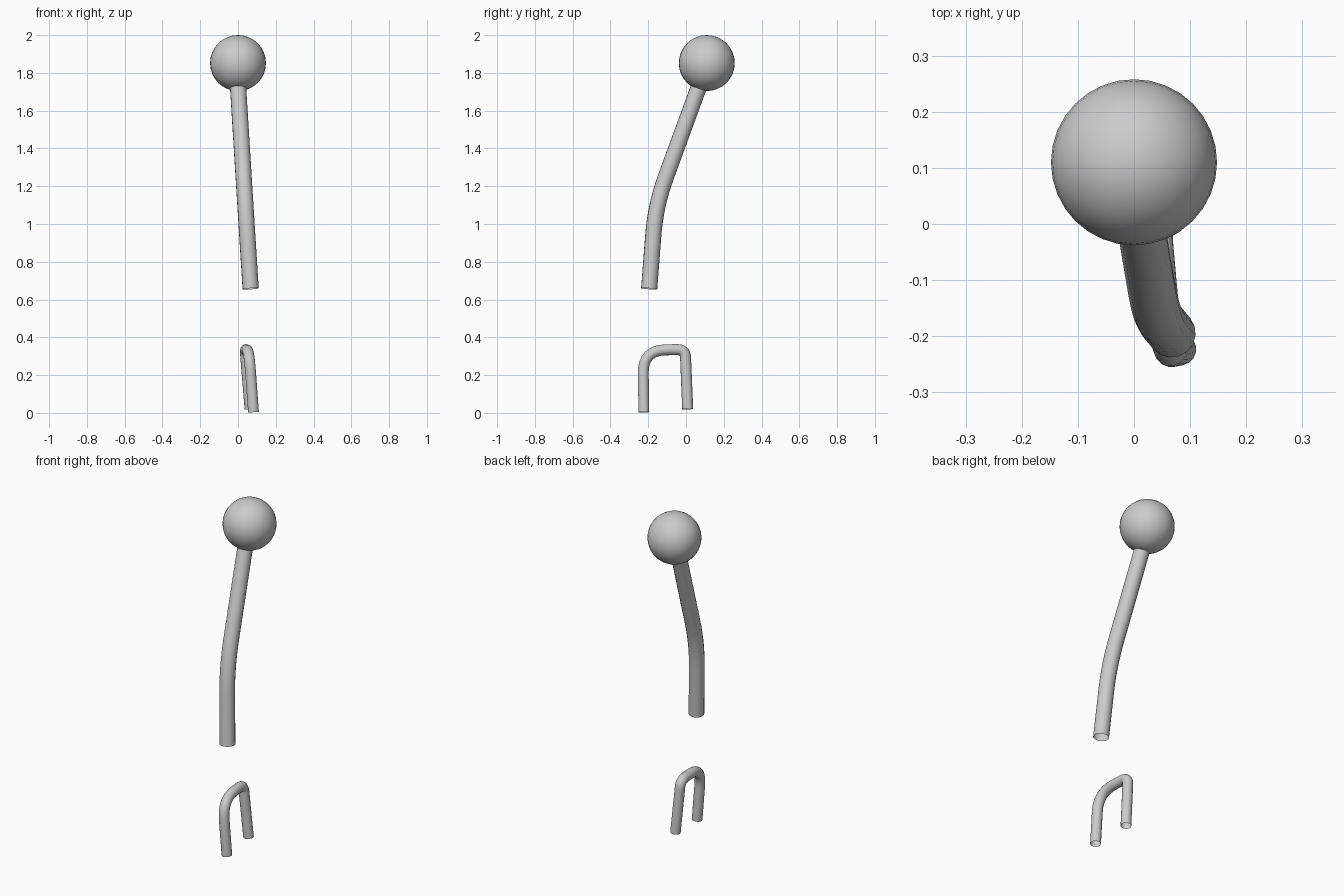
import bpy
from mathutils import Vector

cube = bpy.data.objects.get("Cube")
if cube:
    bpy.data.objects.remove(cube, do_unlink=True)


def rounded_path(corners, cuts, steps=8):
    """Polyline whose inner corners are softened by the given cut lengths."""
    pts = [Vector(c) for c in corners]
    path = [pts[0]]
    for before, corner, after, cut in zip(pts, pts[1:], pts[2:], cuts):
        start = corner + (before - corner).normalized() * cut
        end = corner + (after - corner).normalized() * cut
        for i in range(steps + 1):
            t = i / steps
            path.append(start.lerp(corner, t).lerp(corner.lerp(end, t), t))
    path.append(pts[-1])
    return path


def tube(name, corners, cuts, radius):
    """Open-ended round tube swept along a rounded path."""
    path = rounded_path(corners, cuts)
    curve = bpy.data.curves.new(name, "CURVE")
    curve.dimensions = "3D"
    curve.bevel_depth = radius
    curve.bevel_resolution = 6
    spline = curve.splines.new("POLY")
    spline.points.add(len(path) - 1)
    for point, co in zip(spline.points, path):
        point.co = (*co, 1)
    spline.use_smooth = True
    obj = bpy.data.objects.new(name, curve)
    bpy.context.collection.objects.link(obj)
    bpy.ops.object.select_all(action="DESELECT")
    obj.select_set(True)
    bpy.context.view_layer.objects.active = obj
    bpy.ops.object.convert(target="MESH")
    bpy.ops.object.shade_smooth_by_angle()


# Ball knob
bpy.ops.mesh.primitive_uv_sphere_add(segments=32, ring_count=16, radius=0.148,
                                     location=(0, 0.11, 1.852))
knob = bpy.context.object
knob.name = "ball_knob"
bpy.ops.object.shade_smooth()

# Bent lever shaft, ending inside the knob
tube("lever_shaft",
     [(0.067, -0.195, 0.657), (0.039, -0.161, 1.1), (-0.003, 0.088, 1.78)],
     [0.16], 0.043)

# Hooped linkage rod below the shaft
tube("linkage_hoop",
     [(0.082, -0.223, 0.004), (0.058, -0.228, 0.331),
      (0.038, -0.004, 0.336), (0.064, 0.009, 0.02)],
     [0.12, 0.045], 0.029)
